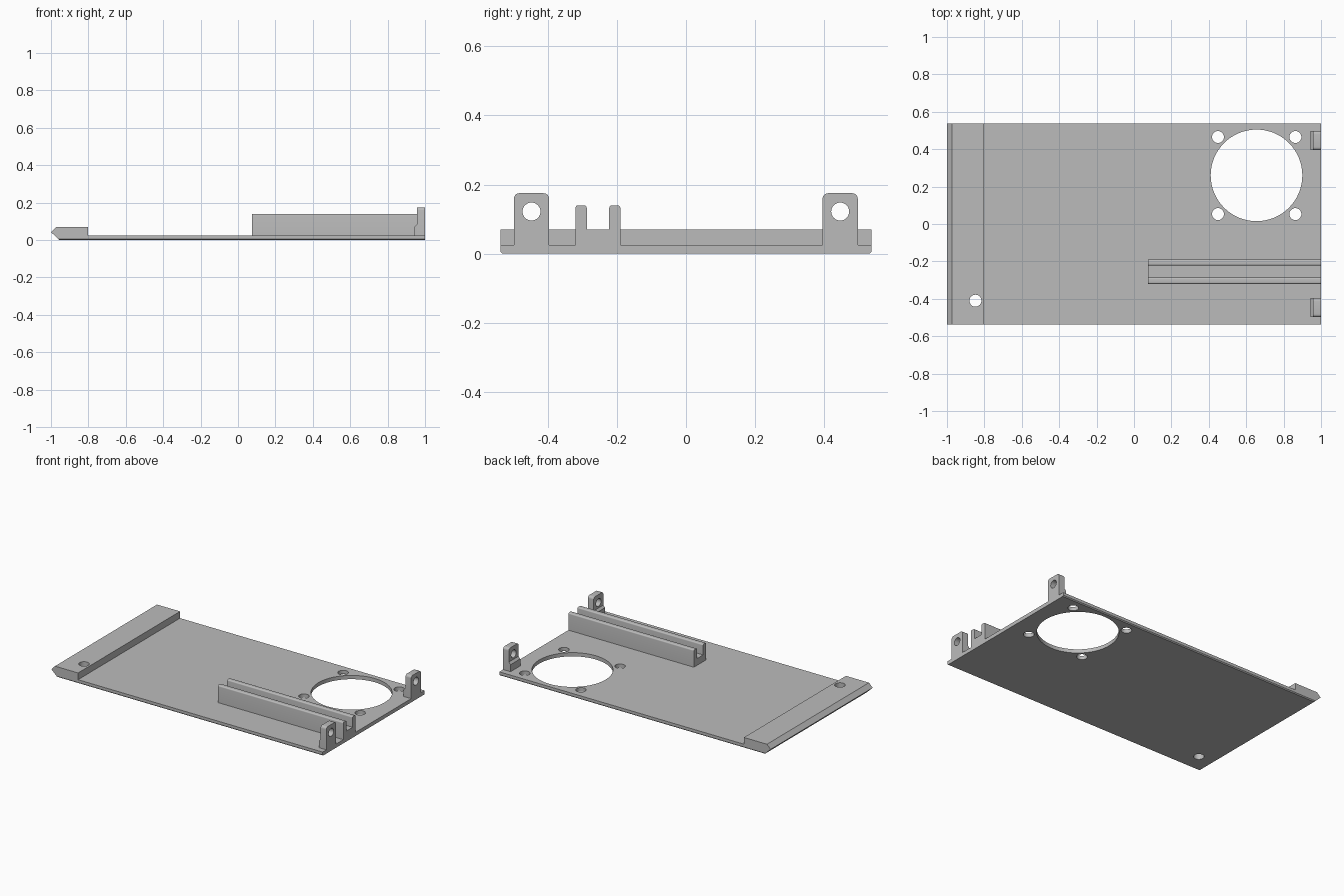
import bpy, bmesh, math
from mathutils import Vector

cube = bpy.data.objects.get("Cube")
if cube:
    bpy.data.objects.remove(cube, do_unlink=True)

grey = bpy.data.materials.new("light_grey")
grey.use_nodes = True
colour = (0.5, 0.5, 0.5, 1)
grey.diffuse_color = colour
grey.node_tree.nodes["Principled BSDF"].inputs["Base Color"].default_value = colour

HALF_Y = 0.537
AXES = {"x": Vector((1, 0, 0)), "y": Vector((0, 1, 0)), "z": Vector((0, 0, 1))}


def prism(name, outline, axis, start, end):
    """Extrude an outline, given in the two remaining axes, along one axis."""
    u, v = [AXES[a] for a in "xyz" if a != axis]
    bm = bmesh.new()
    base = [bm.verts.new(u * a + v * b + AXES[axis] * start) for a, b in outline]
    face = bm.faces.new(base)
    moved = bmesh.ops.extrude_face_region(bm, geom=[face])["geom"]
    verts = [g for g in moved if isinstance(g, bmesh.types.BMVert)]
    bmesh.ops.translate(bm, verts=verts, vec=AXES[axis] * (end - start))
    bmesh.ops.recalc_face_normals(bm, faces=bm.faces)
    mesh = bpy.data.meshes.new(name)
    bm.to_mesh(mesh)
    bm.free()
    mesh.materials.append(grey)
    obj = bpy.data.objects.new(name, mesh)
    bpy.context.collection.objects.link(obj)
    return obj


def circle(a, b, radius, sides):
    turn = math.tau / sides
    return [(a + radius * math.cos(i * turn), b + radius * math.sin(i * turn))
            for i in range(sides)]


def round_top(a0, a1, b0, b1, radius, steps=5):
    """Rectangle outline with its two upper corners rounded."""
    points = [(a0, b0), (a1, b0)]
    for centre, first in ((a1 - radius, 0), (a0 + radius, math.pi / 2)):
        for i in range(steps + 1):
            t = first + math.pi / 2 * i / steps
            points.append((centre + radius * math.cos(t), b1 - radius + radius * math.sin(t)))
    return points


def cut(target, cutter):
    cutter.hide_render = True
    mod = target.modifiers.new("cut", "BOOLEAN")
    mod.operation = "DIFFERENCE"
    mod.solver = "EXACT"
    mod.object = cutter
    bpy.context.view_layer.objects.active = target
    bpy.ops.object.modifier_apply(modifier=mod.name)
    bpy.data.objects.remove(cutter, do_unlink=True)


# Base plate with its raised, pointed end lip
profile = [(-0.955, 0), (1, 0), (1, 0.025), (-0.803, 0.025),
           (-0.803, 0.07), (-0.973, 0.07), (-1, 0.043)]
plate = prism("base_plate", profile, "y", -HALF_Y, HALF_Y)

# Small chamfer along the long lower edges
bm = bmesh.new()
bm.from_mesh(plate.data)
edges = [e for e in bm.edges if all(v.co.z < 0.001 for v in e.verts)
         and abs(e.verts[0].co.y - e.verts[1].co.y) < 0.001]
bmesh.ops.bevel(bm, geom=edges, offset=0.006, segments=1, affect="EDGES")
bm.to_mesh(plate.data)
bm.free()

# Round opening, its four screw holes and the lip hole
cut(plate, prism("opening_cutter", circle(0.655, 0.26, 0.245, 64), "z", -0.1, 0.2))
for x in (0.449, 0.863):
    for y in (0.053, 0.465):
        cut(plate, prism("screw_cutter", circle(x, y, 0.032, 32), "z", -0.1, 0.2))
cut(plate, prism("lip_hole_cutter", circle(-0.848, -0.41, 0.032, 32), "z", -0.1, 0.2))

# Slotted guide rail: two walls joined by a raised floor
for name, y0, y1 in (("rail_wall_right", -0.32, -0.287), ("rail_wall_left", -0.222, -0.19)):
    prism(name, round_top(y0, y1, 0.02, 0.14, 0.008), "x", 0.075, 1)
prism("rail_floor", [(-0.29, 0.02), (-0.22, 0.02), (-0.22, 0.07), (-0.29, 0.07)],
      "x", 0.075, 1)

# Mounting lugs with a stepped, sloping foot
for side, y in (("right", -0.447), ("left", 0.446)):
    lug = prism("mounting_lug_" + side, round_top(y - 0.051, y + 0.051, 0.02, 0.175, 0.016),
                "x", 0.958, 1)
    cut(lug, prism("lug_cutter", circle(y, 0.122, 0.026, 32), "x", 0.9, 1.1))
    prism("lug_foot_" + side, [(0.945, 0.02), (0.96, 0.02), (0.96, 0.088), (0.945, 0.072)],
          "y", y - 0.051, y + 0.051)

# Soft shading on the rounded parts, crisp elsewhere
for obj in bpy.context.scene.objects:
    if obj.type == "MESH":
        bpy.ops.object.select_all(action="DESELECT")
        obj.select_set(True)
        bpy.context.view_layer.objects.active = obj
        bpy.ops.object.shade_smooth_by_angle(angle=math.radians(30))
